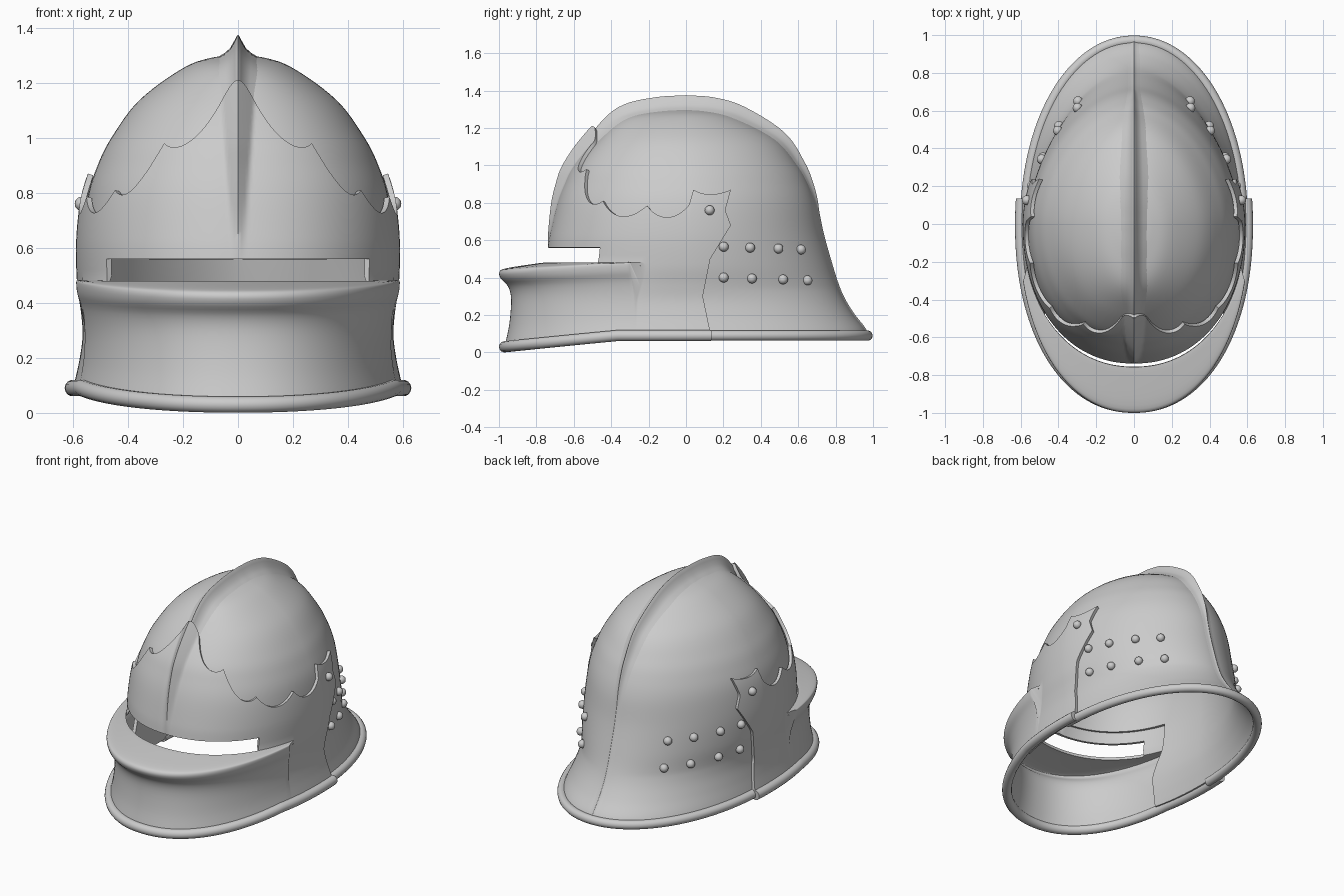
import bpy, bmesh, math
from mathutils import Vector

cube = bpy.data.objects.get("Cube")
if cube:
    bpy.data.objects.remove(cube, do_unlink=True)

steel = bpy.data.materials.new("plain_steel")
steel.use_nodes = True
steel.diffuse_color = (0.6, 0.6, 0.6, 1)
steel.node_tree.nodes["Principled BSDF"].inputs["Base Color"].default_value = (0.6, 0.6, 0.6, 1)

# Skull sections: height, half width, front reach, back reach
SKULL = [(.09, .575, .945, .97), (.13, .565, .93, .95), (.2, .55, .92, .895),
         (.28, .54, .905, .845), (.36, .545, .83, .81), (.47, .56, .735, .775),
         (.63, .563, .703, .73), (.79, .545, .665, .695), (.9, .51, .625, .655),
         (1, .46, .575, .6), (1.135, .36, .465, .49), (1.25, .205, .33, .285),
         (1.29, .1, .16, .14), (1.3, 0, 0, 0)]
# Lower visor with its lip: height, half width, front reach, lift at the sides
LIP = [(.03, .6, .97, 0), (.15, .582, .945, 0), (.28, .575, .935, 0), (.35, .585, .95, .03),
       (.395, .605, .99, .05), (.43, .61, .998, .06), (.45, .605, .96, .045),
       (.475, .592, .8, .01), (.48, .588, .757, 0)]
# Scalloped visor edge: angle, height, sag of the arc leading there
SCALLOPS = [(0, 1.21, 0), (8, 1.13, -.02), (31, .98, .07), (51, .81, .08),
            (74, .785, .07), (92, .79, .065), (93, .87, 0), (110, .87, .025)]
# Rear edge of the visor: height, y
REAR = [(.06, .14), (.3, .09), (.5, .13), (.68, .24), (.76, .21), (.87, .24)]
SLIT_END, LIP_END, REAR_END = 53, 75, 110
SLIT_LOW, SLIT_HIGH = .48, .56
GAP = .025


def lerp(a, b, f):
    return a + (b - a) * f


def spline(pts, p):
    """Smooth curve through pts, p from 0 to 1."""
    n = len(pts) - 1
    i = min(int(p * n), n - 1)
    f = p * n - i
    b, c = pts[i], pts[i + 1]
    a = pts[i - 1] if i else [2 * u - v for u, v in zip(b, c)]
    d = pts[i + 2] if i + 2 <= n else [2 * u - v for u, v in zip(c, b)]
    return [v + .5 * f * (w - u + f * (2*u - 5*v + 4*w - x + f * (3*(v - w) + x - u)))
            for u, v, w, x in zip(a, b, c, d)]


DENSE = [spline(SKULL, k / 400) for k in range(401)]


def section(z):
    z = max(z, SKULL[0][0])
    for lo, hi in zip(DENSE, DENSE[1:]):
        if z <= hi[0]:
            f = (z - lo[0]) / (hi[0] - lo[0])
            return [lerp(u, v, f) for u, v in zip(lo, hi)][1:]
    return [0, 0, 0]


def fullness(z):
    return 2.05 - .25 * min(1, max(0, (z - .09) / .25))


def on_ring(t, z, a, front, back):
    s, c = math.sin(t), math.cos(t)
    e = 2 / (2.15 if c > 0 else fullness(z))
    y = -front * c ** e if c > 0 else back * (-c) ** e
    return Vector((math.copysign(abs(s) ** e, s) * a, y, z))


def angle_at(y, z, grow=0):
    return math.pi / 2 + math.asin((y / (section(z)[2] + grow)) ** (fullness(z) / 2))


def finish(name, bm, thickness=0):
    bmesh.ops.remove_doubles(bm, verts=bm.verts, dist=.0001)
    bmesh.ops.delete(bm, geom=[v for v in bm.verts if not v.link_faces], context='VERTS')
    mesh = bpy.data.meshes.new(name)
    bm.to_mesh(mesh)
    bm.free()
    ob = bpy.data.objects.new(name, mesh)
    bpy.context.collection.objects.link(ob)
    if thickness:
        mod = ob.modifiers.new("plate", 'SOLIDIFY')
        mod.thickness, mod.offset = thickness, -1
        deps = bpy.context.evaluated_depsgraph_get()
        ob.data = bpy.data.meshes.new_from_object(ob.evaluated_get(deps))
        ob.modifiers.clear()
    ob.data.materials.clear()
    ob.data.materials.append(steel)
    bpy.ops.object.select_all(action='DESELECT')
    ob.select_set(True)
    bpy.context.view_layer.objects.active = ob
    bpy.ops.object.shade_smooth_by_angle(angle=math.radians(42))
    return ob


def grid(columns, keep=lambda i, j: True):
    """Faces between neighbouring columns of points."""
    bm = bmesh.new()
    vs = [[bm.verts.new(p) for p in col] for col in columns]
    for i in range(len(vs) - 1):
        for j in range(len(vs[0]) - 1):
            if keep(i, j):
                bm.faces.new((vs[i][j], vs[i+1][j], vs[i+1][j+1], vs[i][j+1]))
    return bm


# Skull with an open face
rows = [spline(SKULL, j / 78) for j in range(79)]
turns = range(0, 361, 3)
skull = grid([[on_ring(math.radians(d), *r) for r in rows] for d in turns],
             lambda i, j: rows[j][0] > .61 or 66 <= turns[i] <= 291)
finish("skull", skull, .02)

# Keel crest swept over the centre line
line = [(-r[2], r[0]) for r in rows if r[0] > .8] + [(r[3], r[0]) for r in rows[-2::-1]]
HALF = [(1, -.25), (.8, -.08), (.55, .1), (.32, .34), (.14, .72), (.05, .94)]
outline = [(-x, h) for x, h in HALF] + [(0, 1)] + HALF[::-1]
crest = []
for k, (y, z) in enumerate(line):
    p, q = line[max(k - 1, 0)], line[min(k + 1, len(line) - 1)]
    along = Vector((0, q[0] - p[0], q[1] - p[1])).normalized()
    out = Vector((0, -along.z, along.y))
    high = .008 + .067 * max(0, (z - .75) / .55)
    wide = .025 + .065 * high / .075
    crest.append([Vector((x * wide, y, z)) + out * (h * high) for x, h in outline])
bm = grid(crest)
bmesh.ops.reverse_faces(bm, faces=bm.faces)
finish("crest", bm)


# Visor
def rim_height(t):
    return .09 - .06 * max(0, math.cos(t) - .35) / .65


def scallop(d):
    for (d0, z0, _), (d1, z1, sag) in zip(SCALLOPS, SCALLOPS[1:]):
        if d <= d1:
            f = (d - d0) / (d1 - d0)
            return lerp(z0, z1, f) - sag * 4 * f * (1 - f)


def rear_angle(z):
    z = min(max(z, REAR[0][0]), REAR[-1][0])
    for (z0, y0), (z1, y1) in zip(REAR, REAR[1:]):
        if z <= z1:
            return angle_at(lerp(y0, y1, (z - z0) / (z1 - z0)), z, GAP)


def wall(d, z):
    t = math.radians(abs(d))
    if abs(d) > LIP_END:
        start = math.radians(LIP_END)
        t = lerp(start, rear_angle(z), (abs(d) - LIP_END) / (REAR_END - LIP_END))
    p = on_ring(math.copysign(t, d), z, *[v + GAP for v in section(z)])
    # raised middle ridge
    rise = max(0, z - SLIT_HIGH)
    if abs(d) < 40:
        p.y -= .14 * rise * max(0, 1 - abs(p.x) / (.02 + .07 * rise))
    return p


def lower(d, f):
    t = math.radians(d)
    base = rim_height(t)
    if abs(d) >= LIP_END:
        return wall(d, lerp(base, SLIT_LOW, f))
    z, a, front, lift = spline(LIP, f)
    z += lift * (1 - math.cos(t)) + (base - LIP[0][0]) * max(0, 1 - 4 * f)
    return on_ring(t, z, a, front, front)


LOW, MID, HIGH = 32, 4, 26
degrees = range(-REAR_END, REAR_END + 1)
visor = []
for d in degrees:
    col = [lower(d, j / LOW) for j in range(LOW + 1)]
    col += [wall(d, lerp(SLIT_LOW, SLIT_HIGH, j / MID)) for j in range(1, MID + 1)]
    col += [wall(d, lerp(SLIT_HIGH, scallop(abs(d)), j / HIGH)) for j in range(1, HIGH + 1)]
    visor.append(col)


def outside_slit(i, j):
    return not (LOW <= j < LOW + MID and -SLIT_END <= degrees[i] < SLIT_END)


finish("visor", grid(visor, outside_slit), .02)


# Rolled rims
def roll(name, path, radius):
    sides = 14
    tube = []
    for k, p in enumerate(path):
        along = (path[min(k + 1, len(path) - 1)] - path[max(k - 1, 0)]).normalized()
        out = along.cross(Vector((0, 0, 1))).normalized()
        up = out.cross(along)
        tube.append([p + radius * (out * math.cos(2 * math.pi * j / sides)
                                   + up * math.sin(2 * math.pi * j / sides))
                     for j in range(sides + 1)])
    bm = grid(tube)
    bmesh.ops.remove_doubles(bm, verts=bm.verts, dist=.0001)
    bmesh.ops.holes_fill(bm, edges=bm.edges, sides=sides)
    bmesh.ops.recalc_face_normals(bm, faces=bm.faces)
    finish(name, bm)


roll("visor_rim", [col[0] for col in visor], .03)
roll("tail_rim", [on_ring(math.radians(d), *SKULL[0]) for d in range(92, 269, 2)], .028)

# Rivets on both sides
SPOTS = [(.125, .76), (.2, .565), (.34, .56), (.49, .555), (.61, .55),
         (.2, .4), (.35, .395), (.515, .39), (.645, .385)]
for side, label in ((1, "left"), (-1, "right")):
    for k, (y, z) in enumerate(SPOTS):
        grow = GAP if k == 0 else 0
        spot = on_ring(angle_at(y, z, grow), z, *[v + grow + .006 for v in section(z)])
        spot.x *= side
        bm = bmesh.new()
        bmesh.ops.create_uvsphere(bm, u_segments=16, v_segments=10, radius=.026)
        bmesh.ops.translate(bm, verts=bm.verts, vec=spot)
        finish(f"{label}_rivet_{k + 1}", bm)
